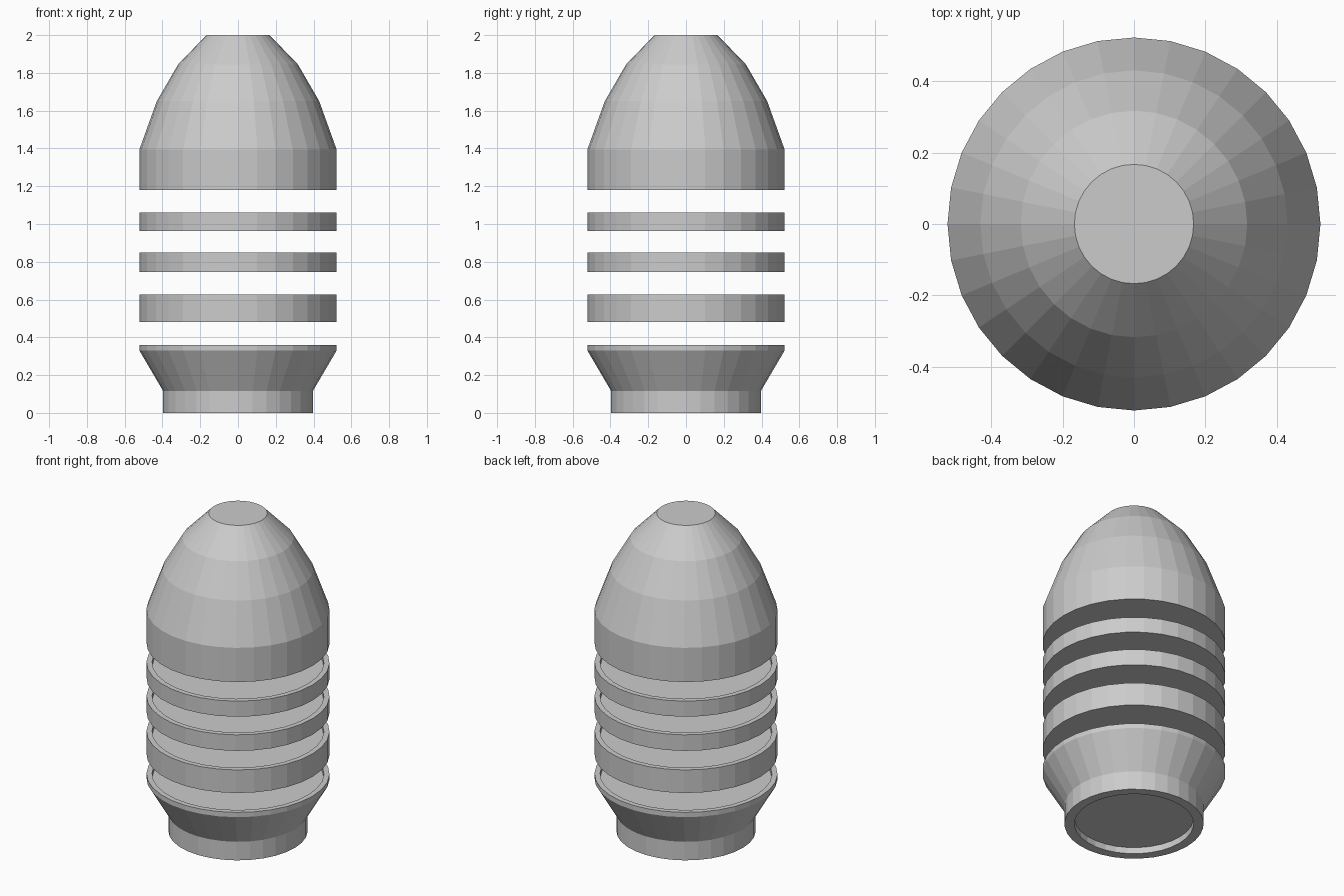
import bpy, bmesh
from math import cos, sin, tau

if "Cube" in bpy.data.objects:
    bpy.data.objects.remove(bpy.data.objects["Cube"])

SIDES = 32
R = 0.522      # body radius
RIM = 0.49     # inner radius of the raised rims
DEPTH = 0.03   # depth of the rim recesses


def lathe(name, profile):
    """Spin an (r, z) profile, bottom to top, and cap both ends flat."""
    bm = bmesh.new()
    loops = [[bm.verts.new((r * cos(tau * i / SIDES), r * sin(tau * i / SIDES), z))
              for i in range(SIDES)] for r, z in profile]
    for a, b in zip(loops, loops[1:]):
        for i in range(SIDES):
            j = (i + 1) % SIDES
            bm.faces.new((a[i], a[j], b[j], b[i]))
    bm.faces.new(loops[0][::-1])
    bm.faces.new(loops[-1])
    mesh = bpy.data.meshes.new(name)
    bm.to_mesh(mesh)
    bm.free()
    obj = bpy.data.objects.new(name, mesh)
    bpy.context.collection.objects.link(obj)
    return obj


def rimmed_top(z):
    """Profile points for a top edge with a shallow recess inside it."""
    return [(R, z), (RIM, z), (RIM, z - DEPTH)]


# Rounded nose with a flat tip
lathe("nose", [(R, 1.18), (R, 1.395), (0.43, 1.65), (0.317, 1.845), (0.167, 2.0)])

# Separate floating body rings
for name, z0, z1 in (("upper_ring", 0.962, 1.06),
                     ("middle_ring", 0.747, 0.848),
                     ("lower_ring", 0.482, 0.627)):
    lathe(name, [(R, z0)] + rimmed_top(z1))

# Tapered base with a recessed underside
lathe("base", [(0.34, 0.04), (0.34, 0.0), (0.397, 0.0), (0.397, 0.117), (R, 0.33)]
      + rimmed_top(0.36)[0:1] + [(RIM, 0.36), (RIM, 0.36 - DEPTH)])
